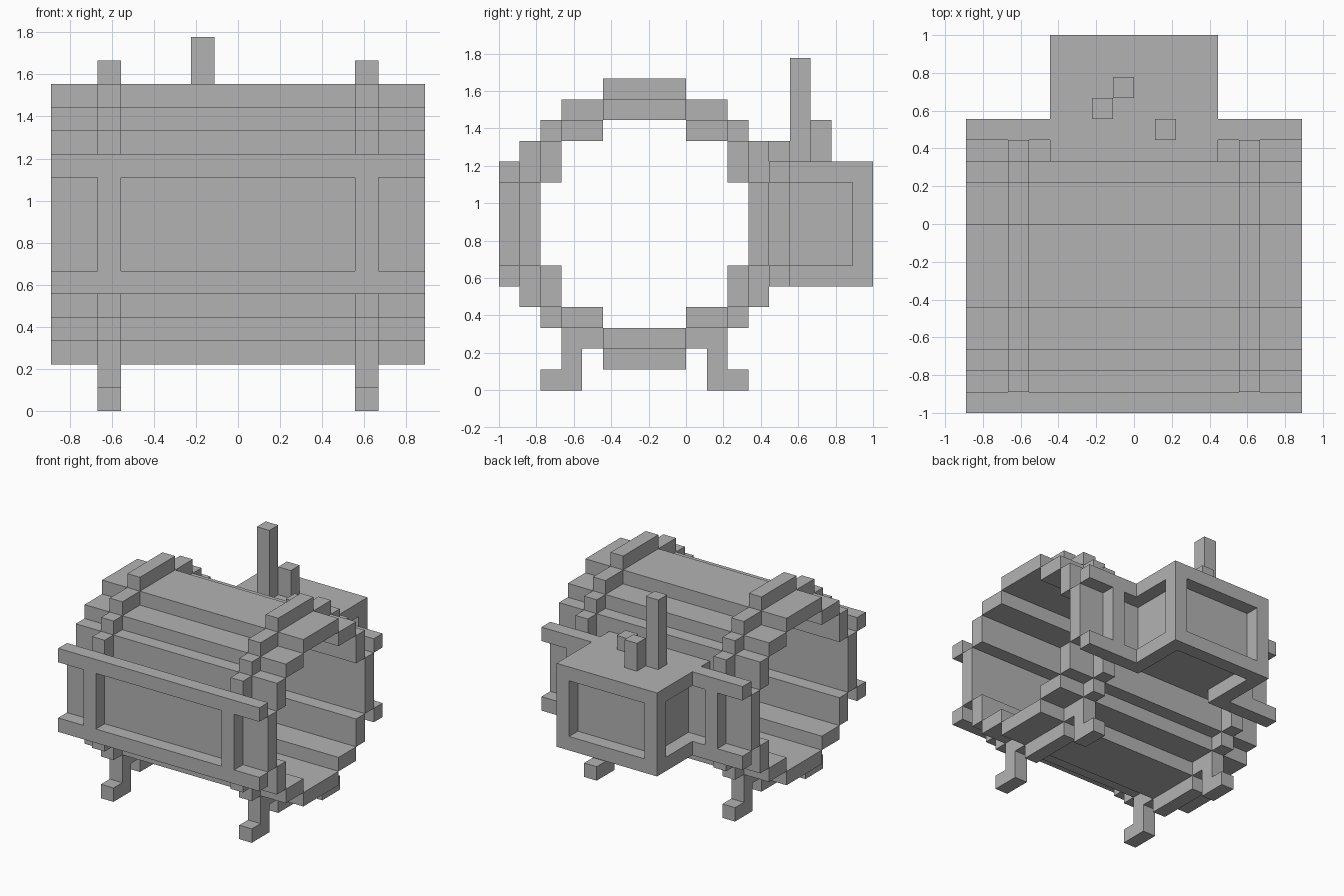
import bpy
import bmesh

if "Cube" in bpy.data.objects:
    bpy.data.objects.remove(bpy.data.objects["Cube"], do_unlink=True)

U = 2 / 18               # edge of one block
CY, CZ = -2, 8           # drum axis, in blocks

grey = bpy.data.materials.new("plain_grey")
grey.use_nodes = True
grey.diffuse_color = (0.45, 0.45, 0.45, 1)
grey.node_tree.nodes["Principled BSDF"].inputs["Base Color"].default_value = grey.diffuse_color


def build(name, boxes):
    """One flat-shaded object from (x0, x1, y0, y1, z0, z1) boxes in block units."""
    bm = bmesh.new()
    for x0, x1, y0, y1, z0, z1 in boxes:
        corners = bmesh.ops.create_cube(bm, size=1)["verts"]
        for v in corners:
            v.co.x = U * (x1 if v.co.x > 0 else x0)
            v.co.y = U * (y1 if v.co.y > 0 else y0)
            v.co.z = U * (z1 if v.co.z > 0 else z0)
    mesh = bpy.data.meshes.new(name)
    bm.to_mesh(mesh)
    bm.free()
    mesh.materials.append(grey)
    obj = bpy.data.objects.new(name, mesh)
    bpy.context.collection.objects.link(obj)
    return obj


def flip(a, b, side):
    return (a, b) if side > 0 else (-b, -a)


def ring(x0, x1, caps, steps):
    """Stepped ring round the drum axis: caps cross it, steps repeat in each quadrant."""
    boxes = []
    half_y, half_z, r = caps
    for s in (-1, 1):
        a, b = flip(r, r + 1, s)
        boxes.append((x0, x1, CY - half_y, CY + half_y, CZ + a, CZ + b))
        boxes.append((x0, x1, CY + a - s, CY + b - s, CZ - half_z, CZ + half_z)
                     if r == 5 else
                     (x0, x1, CY + a, CY + b, CZ - half_z, CZ + half_z))
        for t in (-1, 1):
            for y0, y1, z0, z1 in steps:
                ya, yb = flip(y0, y1, s)
                za, zb = flip(z0, z1, t)
                boxes.append((x0, x1, CY + ya, CY + yb, CZ + za, CZ + zb))
    return boxes


# Open drum shell
shell = ring(-8, 8, (2, 2, 5), [(2, 4, 4, 5), (4, 5, 2, 4)])
shell = [(a, b, c + (1 if c >= 2 else -1 if d <= -6 else 0),
          d + (1 if c >= 2 else -1 if d <= -6 else 0), e, f)
         if (e, f) == (6, 10) else (a, b, c, d, e, f) for a, b, c, d, e, f in shell]
build("drum_shell", shell)

# Hoops round the drum and the legs below them
for side, label in ((1, "left"), (-1, "right")):
    x0, x1 = flip(5, 6, side)
    build(label + "_hoop", ring(x0, x1, (2, 2, 6),
                                [(2, 4, 5, 6), (4, 5, 4, 5), (5, 6, 2, 4)]))
    for s, place in ((-1, "front"), (1, "back")):
        ca, cb = flip(3, 4, s)
        fa, fb = flip(3, 5, s)
        build(f"{place}_{label}_leg", [(x0, x1, CY + ca, CY + cb, 1, 2),
                                       (x0, x1, CY + fa, CY + fb, 0, 1)])
    # Back rails, stopping at the rear housing
    a, b = flip(4, 8, side)
    build(label + "_back_rails", [(a, b, 4, 5, z, z + 1) for z in (5, 10)])

# Front rails
build("front_rails", [(-8, 8, -9, -8, z, z + 1) for z in (5, 10)])

# Rear housing: core with raised frame
build("housing_core", [(-3, 3, 4, 8, 6, 10)])
build("housing_deck", [(-4, 4, 3, 9, 10, 11)])
frame = [(-4, 4, 8, 9, 5, 6)]
for side in (-1, 1):
    a, b = flip(3, 4, side)
    frame += [(a, b, 8, 9, 6, 10), (a, b, 4, 8, 5, 6)]
build("housing_frame", frame)

# Pipes on the deck
build("tall_pipe", [(-2, -1, 5, 6, 11, 16)])
build("middle_pipe", [(-1, 0, 6, 7, 11, 13)])
build("short_pipe", [(1, 2, 4, 5, 11, 12)])
